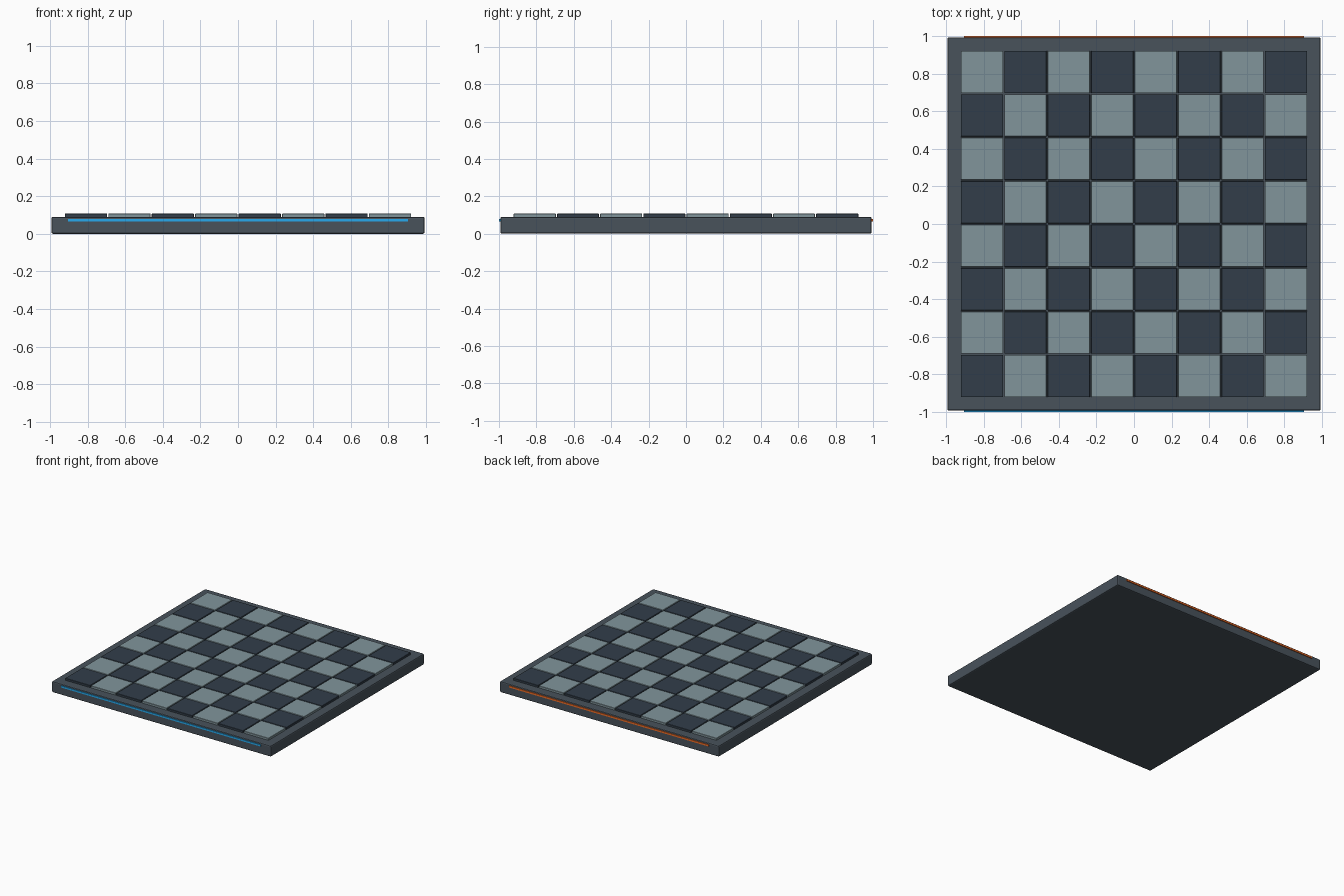
import bpy

if "Cube" in bpy.data.objects:
    bpy.data.objects.remove(bpy.data.objects["Cube"])

def material(name, rgb):
    m = bpy.data.materials.new(name)
    m.diffuse_color = (*rgb, 1)
    m.use_nodes = True
    m.node_tree.nodes["Principled BSDF"].inputs["Base Color"].default_value = m.diffuse_color
    return m

FRAME = material("slate", (0.065, 0.085, 0.105))
LIGHT = material("pale_grey", (0.22, 0.30, 0.33))
DARK = material("dark_grey", (0.032, 0.048, 0.068))
BLUE = material("blue_glow", (0.02, 0.40, 0.85))
ORANGE = material("orange_glow", (0.85, 0.15, 0.02))

def box(name, lo, hi, mat, bevel=0.0, segments=1):
    mid = [(a + b) / 2 for a, b in zip(lo, hi)]
    bpy.ops.mesh.primitive_cube_add(size=1, location=mid)
    ob = bpy.context.object
    ob.name = name
    ob.scale = [b - a for a, b in zip(lo, hi)]
    bpy.ops.object.transform_apply(location=False, rotation=False, scale=True)
    ob.data.materials.append(mat)
    if bevel:
        mod = ob.modifiers.new("bevel", 'BEVEL')
        mod.width = bevel
        mod.segments = segments
    return ob

# Board body
H = 0.993
box("board_base", (-H, -H, 0), (H, H, 0.09), FRAME, 0.009, 2)

# 8 x 8 raised tiles, dark in the near left corner
PITCH, GAP = 0.231, 0.003
for row in range(8):
    for col in range(8):
        x, y = (col - 4) * PITCH, (row - 4) * PITCH
        box(f"tile_{row}_{col}",
            (x + GAP, y + GAP, 0.085), (x + PITCH - GAP, y + PITCH - GAP, 0.107),
            LIGHT if (row + col) % 2 else DARK, 0.002)

# Thin coloured strips on the front and back edges
for name, side, mat in (("front_strip", -1, BLUE), ("back_strip", 1, ORANGE)):
    ys = sorted((side * 0.985, side * 1.0))
    box(name, (-0.905, ys[0], 0.065), (0.905, ys[1], 0.079), mat)
